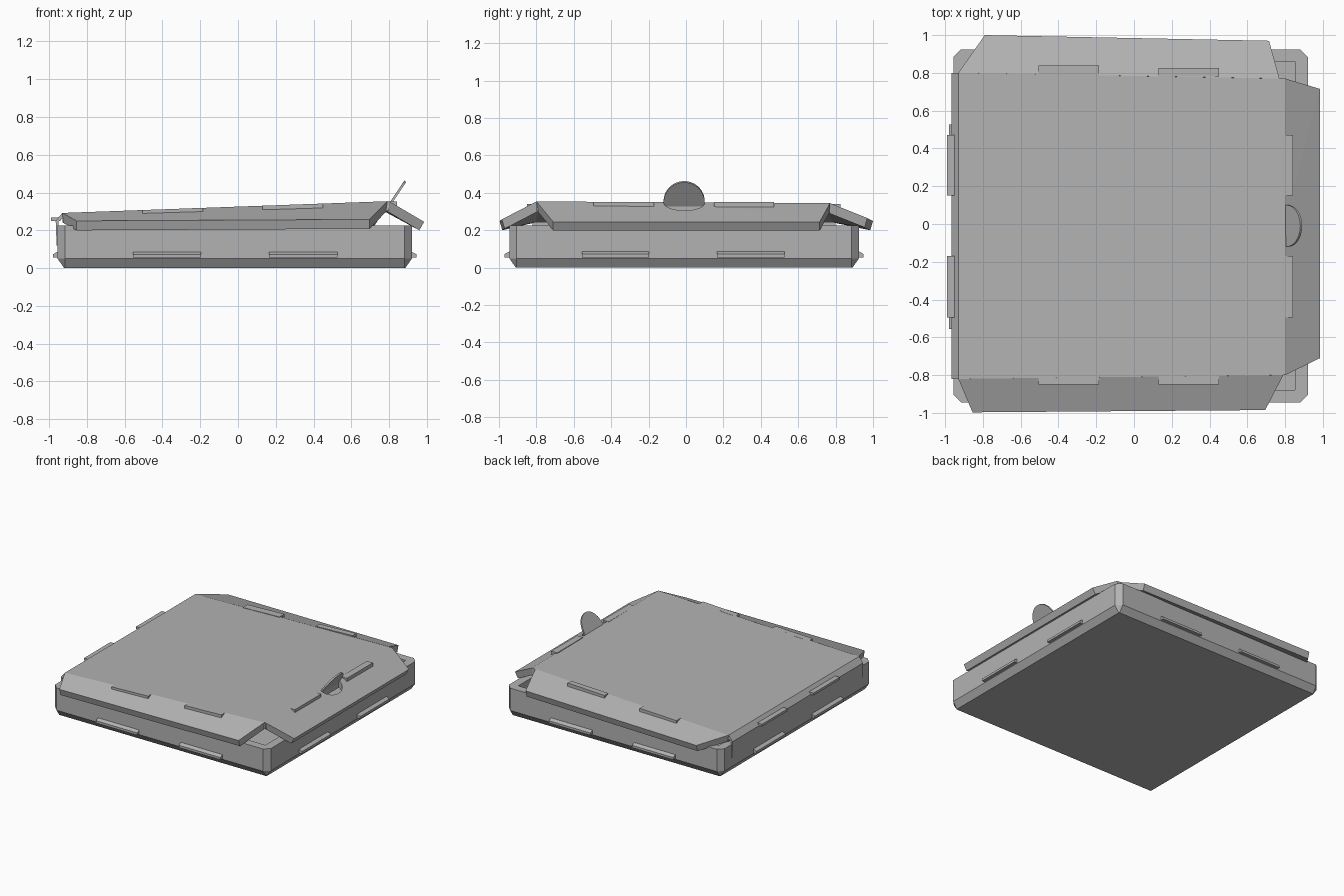
import bpy, bmesh, math
from mathutils import Vector

if "Cube" in bpy.data.objects:
    bpy.data.objects.remove(bpy.data.objects["Cube"])

grey = bpy.data.materials.new("carton grey")
grey.diffuse_color = (0.45, 0.45, 0.45, 1)
grey.use_nodes = True
grey.node_tree.nodes["Principled BSDF"].inputs["Base Color"].default_value = grey.diffuse_color


def finish(name, bm):
    bmesh.ops.recalc_face_normals(bm, faces=bm.faces)
    me = bpy.data.meshes.new(name)
    bm.to_mesh(me)
    bm.free()
    me.materials.append(grey)
    ob = bpy.data.objects.new(name, me)
    bpy.context.collection.objects.link(ob)
    return ob


def loft(name, rings, closed=False):
    """Skin rings of equal size, capped at the ends or closed into a loop."""
    bm = bmesh.new()
    vs = [[bm.verts.new(p) for p in r] for r in rings]
    n = len(rings[0])
    pairs = list(zip(vs, vs[1:])) + ([(vs[-1], vs[0])] if closed else [])
    for a, b in pairs:
        for i in range(n):
            j = (i + 1) % n
            bm.faces.new((a[i], a[j], b[j], b[i]))
    if not closed:
        bm.faces.new(vs[0])
        bm.faces.new(vs[-1])
    return finish(name, bm)


def slab(name, pts, offset):
    d = Vector(offset)
    return loft(name, [pts, [Vector(p) + d for p in pts]])


def octagon(inset, cut, z):
    x0, x1, y0, y1 = -0.955 + inset, 0.92 - inset, -0.945 + inset, 0.925 - inset
    return [(x0 + cut, y0, z), (x1 - cut, y0, z), (x1, y0 + cut, z), (x1, y1 - cut, z),
            (x1 - cut, y1, z), (x0 + cut, y1, z), (x0, y1 - cut, z), (x0, y0 + cut, z)]


def lid_z(x):
    return 0.292 + (x + 0.93) * 0.036


# Hollow tray with clipped corners and a tapered foot
loft("tray", [octagon(0.035, 0.004, 0), octagon(0, 0.04, 0.05), octagon(0, 0.04, 0.225),
              octagon(0.065, 0.004, 0.225), octagon(0.065, 0.004, 0.05)])

# Wedge lugs low on every tray wall
LUG = [(-0.01, 0.055), (0.025, 0.055), (0.025, 0.073), (-0.01, 0.092)]
for a, b in ((-0.555, -0.197), (0.165, 0.527)):
    for s, wall in ((-1, 0.945), (1, 0.925)):
        loft("tray_lug_y", [[(t, s * (wall + d), z) for d, z in LUG] for t in (a, b)])
    for s, wall in ((-1, 0.955), (1, 0.92)):
        loft("tray_lug_x", [[(s * (wall + d), t, z) for d, z in LUG] for t in (a, b)])

# Tilted lid panel
slab("lid_panel", [(-0.93, -0.82, 0.292), (0.80, -0.80, 0.354), (0.80, 0.77, 0.345),
                   (-0.93, 0.80, 0.292)], (0, 0, -0.05))

# Sloping flaps around the lid
slab("front_flap", [(-0.93, -0.82, 0.292), (0.79, -0.80, 0.354), (0.695, -0.985, 0.258),
                    (-0.855, -0.997, 0.25)], (0, 0.015, -0.05))
slab("back_flap", [(-0.93, 0.80, 0.292), (0.77, 0.77, 0.345), (0.715, 0.97, 0.265),
                   (-0.79, 1.0, 0.25)], (0, -0.015, -0.05))
right_flap = slab("right_flap", [(0.80, -0.80, 0.354), (0.985, -0.71, 0.245),
                                 (0.985, 0.715, 0.245), (0.80, 0.77, 0.345)],
                  (-0.025, 0, -0.045))

# Hinge strip: a bevel off the lid, then a thin wall down to the tray
HINGE = [(-0.93, 0.292), (-0.965, 0.25), (-0.96, 0.12), (-0.95, 0.12),
         (-0.95, 0.245), (-0.92, 0.27)]
loft("hinge_wall", [[(x, y, z) for x, z in HINGE] for y in (-0.82, 0.80)])

# Fold tabs that carry on the plane of the lid over the flaps
for a, b in ((-0.505, -0.185), (0.13, 0.45)):
    for s, y0, y1 in ((-1, 0.80, 0.85), (1, 0.78, 0.84 if a < 0 else 0.825)):
        slab("lid_fold_tab", [(a, s * y0, lid_z(a)), (b, s * y0, lid_z(b)),
                              (b, s * y1, lid_z(b)), (a, s * y1, lid_z(a))], (0, 0, -0.035))
for a, b in ((-0.495, -0.17), (0.15, 0.47)):
    slab("right_fold_tab", [(0.79, a, 0.352), (0.842, a, 0.352),
                            (0.842, b, 0.352), (0.79, b, 0.352)], (0, 0, -0.035))
    slab("hinge_fold_tab", [(-0.99, a, 0.268), (-0.94, a, 0.268),
                            (-0.94, b, 0.268), (-0.99, b, 0.268)], (0, 0, -0.018))


# Thumb tab folded up from the right flap, and the opening it leaves
def half_round(root, along, length):
    ring = [(0.11 * math.cos(math.pi * i / 20), math.sin(math.pi * i / 20)) for i in range(21)]
    return [Vector(root) + Vector((0, c, 0)) + Vector(along).normalized() * (s * length)
            for c, s in ring]


thumb = half_round((0.808, -0.01, 0.355), (0.077, 0, 0.115), 0.13)
thumb += [(0.785, -0.12, 0.32), (0.785, 0.10, 0.32)]
slab("thumb_tab", thumb, (0.01, 0, -0.007))
cutter = slab("thumb_cutter", half_round((0.805, -0.01, 0.42), (1, 0, 0), 0.075), (0, 0, -0.3))
cutter.hide_render = True
cutter.hide_viewport = True
cut = right_flap.modifiers.new("thumb_opening", "BOOLEAN")
cut.operation = 'DIFFERENCE'
cut.object = cutter
